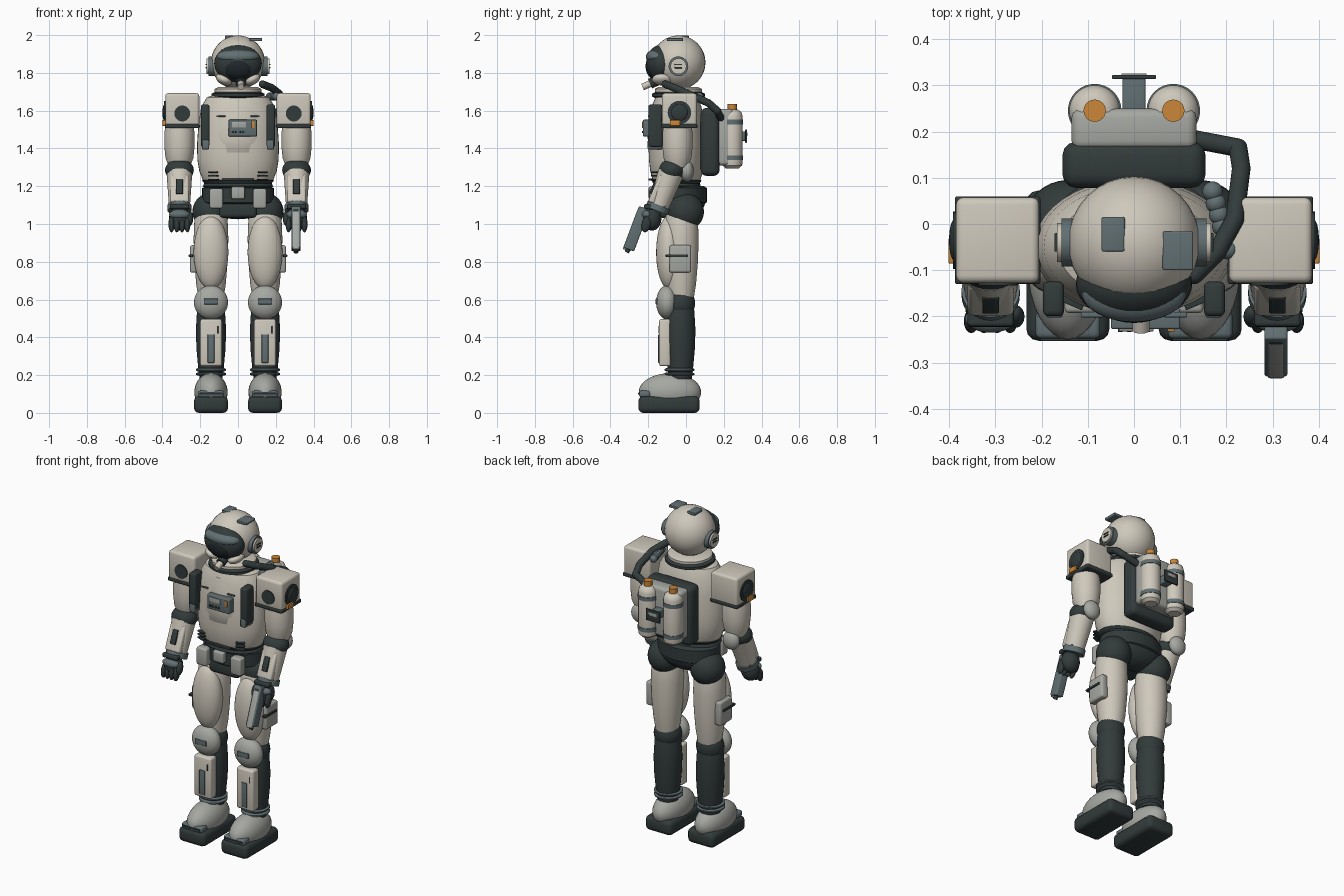
import bpy, bmesh, math
from mathutils import Vector, Matrix, Euler

cube = bpy.data.objects.get("Cube")
if cube:
    bpy.data.objects.remove(cube, do_unlink=True)


def material(name, rgb):
    m = bpy.data.materials.new(name)
    m.use_nodes = True
    m.diffuse_color = (*rgb, 1)
    m.node_tree.nodes["Principled BSDF"].inputs["Base Color"].default_value = (*rgb, 1)
    return m


CREAM = material("cream_shell", (.62, .58, .5))
GREY = material("pale_grey", (.38, .39, .36))
SLATE = material("slate_metal", (.12, .16, .17))
DARK = material("charcoal_rubber", (.032, .043, .043))
GLASS = material("black_glass", (.014, .02, .023))
ORANGE = material("orange_valve", (.6, .24, .04))
parts = []


def finish(name, bm, mat, loc=(0, 0, 0), rot=(0, 0, 0)):
    bmesh.ops.recalc_face_normals(bm, faces=bm.faces)
    me = bpy.data.meshes.new(name)
    bm.to_mesh(me)
    bm.free()
    me.materials.append(mat)
    ob = bpy.data.objects.new(name, me)
    ob.location, ob.rotation_euler = loc, rot
    bpy.context.collection.objects.link(ob)
    parts.append(ob)
    return ob


def ball(name, loc, radii, mat, rot=(0, 0, 0)):
    bm = bmesh.new()
    bmesh.ops.create_uvsphere(bm, u_segments=32, v_segments=20, radius=1)
    bmesh.ops.scale(bm, vec=radii, verts=bm.verts)
    return finish(name, bm, mat, loc, rot)


def box(name, loc, size, mat, bevel=.01, rot=(0, 0, 0)):
    bm = bmesh.new()
    bmesh.ops.create_cube(bm, size=1)
    bmesh.ops.scale(bm, vec=size, verts=bm.verts)
    width = min(bevel, min(size) * .4)
    bmesh.ops.bevel(bm, geom=bm.edges[:], offset=width, segments=3, profile=.5, affect='EDGES')
    return finish(name, bm, mat, loc, rot)


def rod(name, a, b, r1, mat, r2=None):
    a, b = Vector(a), Vector(b)
    bm = bmesh.new()
    bmesh.ops.create_cone(bm, cap_ends=True, segments=32, radius1=r1,
                          radius2=r1 if r2 is None else r2, depth=(b - a).length)
    turn = (b - a).to_track_quat('Z', 'Y')
    return finish(name, bm, mat, (a + b) / 2, turn.to_euler())


def lathe(name, loc, profile, mat, depth=1):
    """Closed turned body from (radius, height) pairs, squashed along y."""
    bm = bmesh.new()
    n, rings = 40, []
    for r, z in profile:
        rings.append([bm.verts.new((r * math.cos(i * math.tau / n),
                                    r * depth * math.sin(i * math.tau / n), z)) for i in range(n)])
    for p, q in zip(rings, rings[1:]):
        for i in range(n):
            bm.faces.new((p[i], p[(i + 1) % n], q[(i + 1) % n], q[i]))
    bm.faces.new(rings[0])
    bm.faces.new(rings[-1])
    return finish(name, bm, mat, loc)


def hose(name, points, r, mat):
    for i, (a, b) in enumerate(zip(points, points[1:])):
        rod(f"{name}_{i}", a, b, r, mat)
        ball(f"{name}_bend_{i}", b, (r, r, r), mat)


# Helmet and visor
ball("helmet", (0, -.04, 1.855), (.143, .143, .143), CREAM)
ball("visor_rim", (0, -.13, 1.85), (.126, .08, .1), DARK)
ball("visor_glass", (0, -.15, 1.835), (.095, .064, .075), GLASS)
ball("visor_brow", (0, -.15, 1.885), (.112, .062, .042), SLATE)
box("helmet_lamp", (.095, -.058, 1.976), (.066, .084, .016), SLATE, .004)
box("helmet_plate", (-.045, -.022, 1.988), (.05, .075, .018), SLATE, .004)
rod("chin_valve", (.015, -.15, 1.76), (.015, -.23, 1.725), .018, CREAM)
rod("chin_socket", (.015, -.14, 1.765), (.015, -.19, 1.743), .027, DARK)

# Collar
lathe("collar_ring", (0, -.04, 0), [(.12, 1.665), (.14, 1.675), (.14, 1.69), (.12, 1.7)], DARK)
lathe("collar_lip", (0, -.04, 0), [(.115, 1.695), (.125, 1.7), (.125, 1.715), (.105, 1.725)], CREAM)

# Torso
lathe("torso", (0, -.05, 0), [(.11, 1.69), (.165, 1.67), (.195, 1.62), (.21, 1.52), (.217, 1.42),
      (.215, 1.34), (.205, 1.28), (.185, 1.23), (.165, 1.19)], CREAM, .68)
lathe("chest_plate", (0, -.055, 0), [(.1, 1.66), (.15, 1.64), (.175, 1.58), (.185, 1.46),
      (.18, 1.38), (.16, 1.36)], CREAM, .8)
lathe("waist_bellows", (0, -.05, 0), [(.15, 1.18), (.187, 1.2), (.178, 1.215), (.192, 1.23),
      (.16, 1.24)], DARK, .69)
for s in (-1, 1):
    for k in range(3):
        box("waist_rib", (s * .13, -.163, 1.235 + k * .02), (.05, .03, .008), DARK, .002, (0, 0, s * .4))
box("waist_seam", (0, -.188, 1.235), (.17, .02, .012), DARK, .003)

# Chest control panel
box("chest_panel", (.025, -.205, 1.508), (.15, .045, .088), SLATE, .005)
box("panel_light", (.08, -.229, 1.525), (.016, .008, .035), ORANGE, .002)
box("panel_screen", (.005, -.229, 1.525), (.075, .006, .03), GREY, .002)
for k in range(4):
    box("panel_key", (-.03 + k * .02, -.229, 1.487), (.01, .01, .012), DARK, .002)
for x in (-.09, .09):
    box("chest_slot", (x, -.196, 1.57), (.05, .012, .007), SLATE, .002)

# Belt and pelvis
lathe("belt", (0, -.03, 0), [(.17, 1.105), (.19, 1.115), (.19, 1.19), (.17, 1.2)], DARK, .74)
ball("pelvis", (0, -.005, 1.13), (.185, .108, .105), DARK)
box("crotch_guard", (0, -.09, 1.075), (.2, .11, .085), DARK, .02)
box("belt_buckle", (0, -.18, 1.165), (.072, .035, .065), GREY, .008)

for s in (-1, 1):
    # Ear caps
    rod("ear_rim", (s * .125, -.04, 1.835), (s * .157, -.04, 1.835), .052, SLATE)
    rod("ear_cap", (s * .14, -.04, 1.835), (s * .167, -.04, 1.835), .042, CREAM)
    for z in (1.828, 1.844):
        box("ear_slot", (s * .168, -.04, z), (.008, .04, .007), DARK, .002)
    ball("cheek_guard", (s * .075, -.125, 1.765), (.045, .055, .028), CREAM, (0, -s * .45, 0))

    # Chest straps
    box("strap", (s * .174, -.162, 1.52), (.046, .075, .225), DARK, .012)
    box("strap_clip", (s * .172, -.165, 1.42), (.036, .075, .05), SLATE, .006)
    box("belt_pouch", (s * .115, -.165, 1.135), (.07, .055, .105), GREY, .01)

    # Shoulder blocks
    x = s * .295
    box("shoulder", (x, -.035, 1.605), (.18, .185, .175), CREAM, .016)
    box("shoulder_trim", (x, -.035, 1.518), (.185, .19, .022), DARK, .006)
    rod("shoulder_port", (x, -.12, 1.585), (x, -.133, 1.585), .042, DARK)
    rod("shoulder_disc", (s * .375, -.035, 1.59), (s * .391, -.035, 1.59), .062, DARK)
    ball("shoulder_dome", (s * .388, -.035, 1.59), (.012, .045, .045), DARK)
    box("shoulder_tag", (s * .392, -.058, 1.535), (.018, .055, .03), ORANGE, .003)

    # Arms
    x = s * .31
    lathe("upper_arm", (x, -.045, 0), [(.07, 1.55), (.08, 1.48), (.08, 1.41), (.074, 1.35),
          (.055, 1.3)], CREAM)
    ball("elbow", (x, -.075, 1.285), (.076, .068, .06), DARK)
    ball("elbow_pad", (x, .005, 1.28), (.052, .036, .056), GREY)
    rod("forearm", (x, -.15, 1.085), (x, -.08, 1.27), .055, CREAM, .068)
    tilt = -.4
    box("forearm_plate", (x, -.152, 1.185), (.1, .04, .16), CREAM, .012, (tilt, 0, 0))
    box("forearm_screen", (x, -.172, 1.198), (.036, .014, .085), DARK, .004, (tilt, 0, 0))
    rod("wrist_seal", (x, -.155, 1.07), (x, -.143, 1.1), .063, SLATE)
    box("wrist_band", (x, -.165, 1.088), (.1, .115, .026), DARK, .008, (-.1, 0, 0))
    ball("hand", (x, -.18, 1.03), (.055, .05, .065), DARK)
    for k in range(4):
        fx = x - .042 + k * .028
        ball("finger", (fx, -.21, 1.0), (.016, .024, .045), DARK, (-.25, 0, 0))
    ball("thumb", (x - s * .055, -.2, 1.03), (.018, .022, .04), DARK, (-.3, 0, 0))
    ball("knuckle_guard", (x, -.205, 1.05), (.055, .03, .026), SLATE)

    # Thighs
    x = s * .143
    ball("hip", (x, -.005, 1.065), (.098, .1, .1), DARK)
    lathe("thigh", (x, -.025, 0), [(.07, 1.08), (.088, 1.02), (.092, .92), (.088, .8), (.078, .68),
          (.065, .6)], CREAM)
    ball("thigh_plate", (x, -.09, .85), (.092, .068, .195), CREAM)
    box("thigh_pocket", (s * .232, -.03, .815), (.045, .115, .145), GREY, .012)
    box("pocket_strap", (s * .25, -.05, .832), (.022, .115, .014), DARK, .003)

    # Knees and shins
    ball("knee_joint", (x, -.03, .58), (.08, .078, .085), DARK)
    ball("knee_pad", (x, -.1, .585), (.09, .058, .09), GREY)
    box("knee_mark", (x, -.155, .59), (.075, .012, .03), SLATE, .003)
    lathe("shin", (x, -.03, 0), [(.06, .6), (.074, .54), (.08, .44), (.077, .34), (.066, .22),
          (.06, .18)], DARK)
    box("shin_plate", (x, -.112, .372), (.115, .06, .25), CREAM, .012)
    box("shin_inset", (x, -.141, .34), (.036, .012, .15), SLATE, .003)
    box("shin_slot", (x + .035, -.141, .44), (.008, .008, .04), DARK, .002)
    for z in (.205, .228):
        lathe("ankle_ring", (x, -.035, z), [(.07, -.008), (.08, -.003), (.08, .004), (.07, .009)], SLATE)

    # Boots
    ball("boot", (x, -.085, .11), (.088, .165, .1), GREY)
    box("boot_sole", (x, -.09, .044), (.18, .325, .088), DARK, .026)
    box("toe_cap", (x, -.218, .1), (.14, .06, .035), SLATE, .012)
    box("toe_strip", (x, -.249, .102), (.12, .008, .01), DARK, .002)

    # Air tanks
    x = s * .085
    lathe("air_tank", (x, .245, 0), [(.035, 1.295), (.052, 1.31), (.055, 1.33), (.055, 1.57),
          (.048, 1.592), (.03, 1.605)], CREAM)
    for z in (1.35, 1.54):
        rod("tank_band", (x, .245, z - .012), (x, .245, z + .012), .058, SLATE)
    rod("tank_valve", (x, .245, 1.6), (x, .245, 1.635), .024, ORANGE)

# Backpack
box("backpack", (0, .128, 1.435), (.31, .1, .36), DARK, .03)
box("backpack_frame", (0, .205, 1.46), (.27, .09, .3), GREY, .02)
box("pack_bridge", (0, .27, 1.465), (.05, .1, .05), SLATE, .005)
box("pack_label", (0, .318, 1.465), (.095, .009, .07), DARK, .002)
box("label_strip", (0, .324, 1.475), (.055, .004, .02), GREY, .001)

# Breathing hoses
hose("air_hose", [(.12, .185, 1.56), (.225, .165, 1.6), (.232, .12, 1.64), (.218, .01, 1.69),
                  (.18, -.06, 1.72), (.13, -.11, 1.74)], .02, DARK)
for k in range(6):
    t = k / 5
    ball("bellows_bead", (.17 + .035 * t, .07 - .125 * t, 1.675), (.022, .022, .022), SLATE)

# Sidearm in the left hand
gun_tilt = -.36
box("gun_body", (.307, -.262, .975), (.05, .06, .235), SLATE, .006, (gun_tilt, 0, 0))
box("gun_slide", (.307, -.287, .965), (.036, .022, .215), GREY, .005, (gun_tilt, 0, 0))
box("gun_grip", (.307, -.215, 1.045), (.04, .1, .045), DARK, .008, (gun_tilt, 0, 0))
rod("gun_muzzle", (.307, -.295, .88), (.307, -.315, .85), .012, DARK)

# Smooth shading with crisp edges
bpy.ops.object.select_all(action='DESELECT')
for ob in parts:
    ob.select_set(True)
bpy.context.view_layer.objects.active = parts[0]
bpy.ops.object.shade_smooth_by_angle(angle=math.radians(38))
